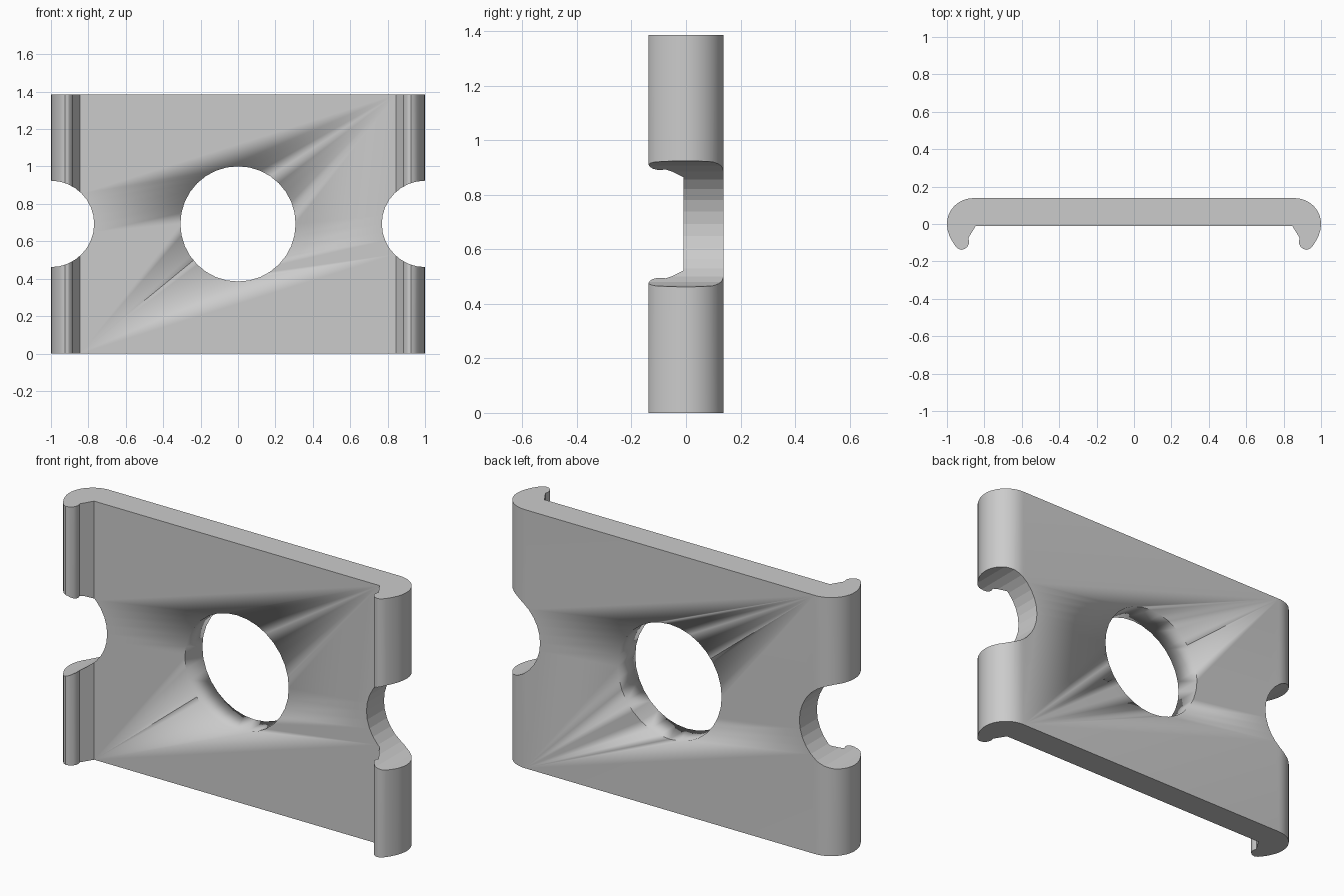
import bpy, bmesh
from math import sin, cos, pi, radians

if "Cube" in bpy.data.objects:
    bpy.data.objects.remove(bpy.data.objects["Cube"])

HEIGHT = 1.386
HALF_DEPTH = 0.138
MID_Z = HEIGHT / 2

# Right half of the cross-section: rounded shoulder, then hooked lip
half = [(0.86 + 0.14 * sin(i * pi / 24), HALF_DEPTH * cos(i * pi / 24)) for i in range(13)]
half += [(0.997, -0.03), (0.988, -0.06), (0.973, -0.09), (0.957, -0.115), (0.942, -0.131),
         (0.925, -HALF_DEPTH), (0.906, -0.134), (0.891, -0.122), (0.883, -0.106),
         (0.882, -0.09), (0.886, -0.075), (0.846, -0.01)]
outline = half + [(-x, y) for x, y in reversed(half)]

# Plate body extruded upward
bm = bmesh.new()
base = bm.faces.new([bm.verts.new((x, y, 0)) for x, y in outline])
top = bmesh.ops.extrude_face_region(bm, geom=[base])["geom"]
bmesh.ops.translate(bm, vec=(0, 0, HEIGHT),
                    verts=[v for v in top if isinstance(v, bmesh.types.BMVert)])
bmesh.ops.recalc_face_normals(bm, faces=bm.faces)
mesh = bpy.data.meshes.new("clip_plate")
bm.to_mesh(mesh)
bm.free()
plate = bpy.data.objects.new("clip_plate", mesh)
bpy.context.collection.objects.link(plate)


def smooth(obj):
    bpy.ops.object.select_all(action='DESELECT')
    obj.select_set(True)
    bpy.context.view_layer.objects.active = obj
    bpy.ops.object.shade_smooth_by_angle(angle=radians(25))


def cut_hole(name, x, radius, is_smooth):
    bpy.ops.mesh.primitive_cylinder_add(vertices=32, radius=radius, depth=1,
                                        location=(x, 0, MID_Z), rotation=(pi / 2, 0, 0))
    cutter = bpy.context.object
    cutter.name = name
    if is_smooth:
        smooth(cutter)
    cutter.hide_render = True
    cutter.hide_set(True)
    mod = plate.modifiers.new(name, 'BOOLEAN')
    mod.operation = 'DIFFERENCE'
    mod.solver = 'EXACT'
    mod.object = cutter


smooth(plate)

# Centre hole and the two side notches
cut_hole("centre_hole_cutter", 0, 0.308, True)
cut_hole("right_notch_cutter", 1, 0.231, False)
cut_hole("left_notch_cutter", -1, 0.231, False)
